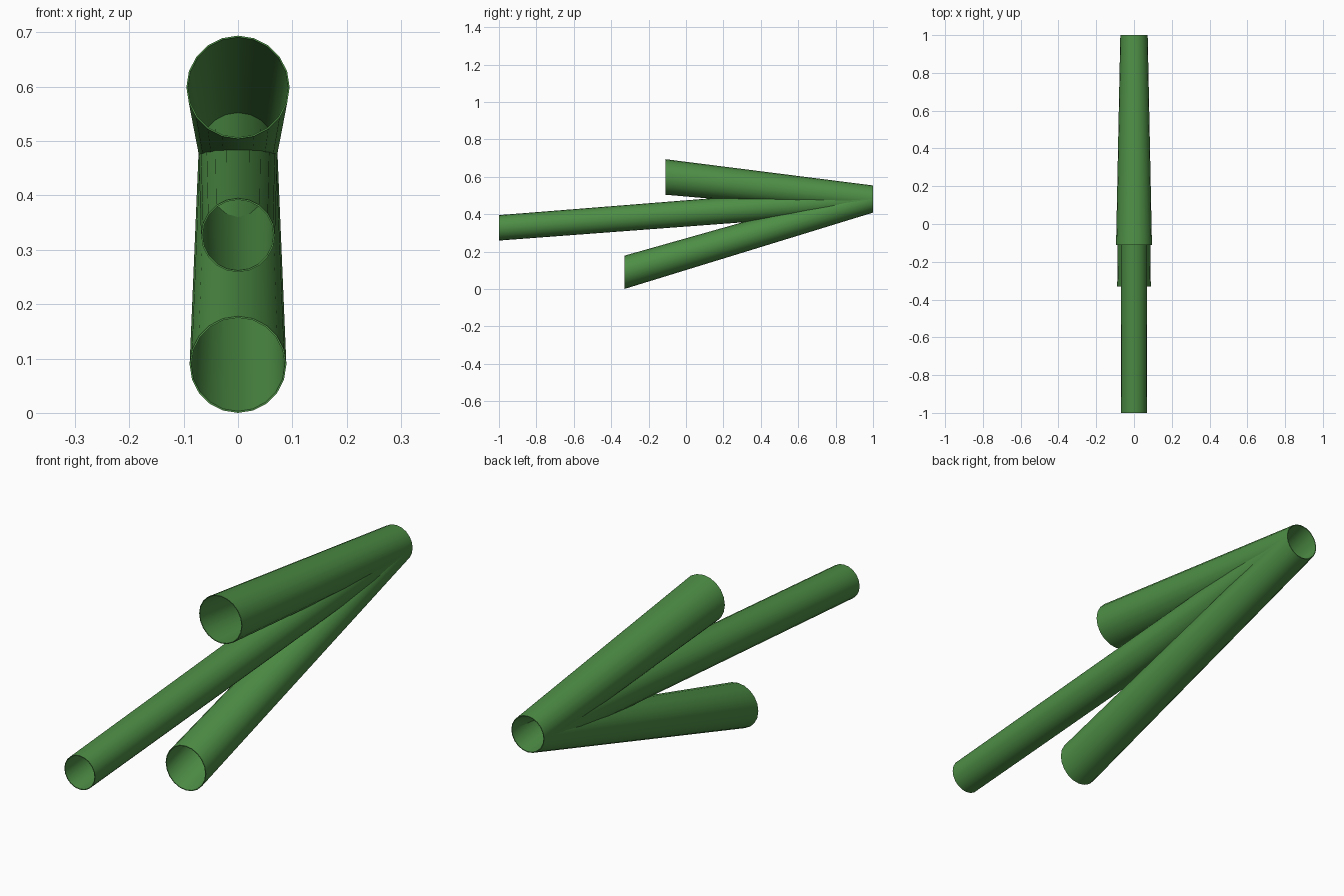
import bpy, bmesh, math

if "Cube" in bpy.data.objects:
    bpy.data.objects.remove(bpy.data.objects["Cube"])

SIDES, WALL = 20, 0.003
END = (1.0, 0.481, 0.0725)        # shared back mouth: y, z, radius

green = bpy.data.materials.new("leaf_green")
green.diffuse_color = (0.075, 0.27, 0.06, 1)
green.use_nodes = True
green.node_tree.nodes["Principled BSDF"].inputs["Base Color"].default_value = green.diffuse_color


def ring(bm, y, z, r):
    return [bm.verts.new((r * math.cos(a), y, z + r * math.sin(a)))
            for a in (2 * math.pi * i / SIDES for i in range(SIDES))]


def tube(name, y, z, r):
    """Open thin-walled tapered tube, from its front mouth to the shared back mouth."""
    bm = bmesh.new()
    ye, ze, re = END
    # closed loop of rings: outside front, outside back, inside back, inside front
    rings = [ring(bm, y, z, r), ring(bm, ye, ze, re),
             ring(bm, ye, ze, re - WALL), ring(bm, y, z, r - WALL)]
    for k in range(4):
        a, b = rings[k], rings[(k + 1) % 4]
        for i in range(SIDES):
            j = (i + 1) % SIDES
            bm.faces.new((a[i], a[j], b[j], b[i]))
    bmesh.ops.recalc_face_normals(bm, faces=bm.faces)
    me = bpy.data.meshes.new(name)
    bm.to_mesh(me)
    bm.free()
    me.materials.append(green)
    ob = bpy.data.objects.new(name, me)
    bpy.context.collection.objects.link(ob)
    bpy.ops.object.select_all(action='DESELECT')
    ob.select_set(True)
    bpy.context.view_layer.objects.active = ob
    bpy.ops.object.shade_smooth_by_angle(angle=math.radians(40))


# Three tubes fanning out from one mouth
tube("upper_tube", -0.11, 0.599, 0.095)
tube("middle_tube", -1.0, 0.327, 0.068)
tube("lower_tube", -0.33, 0.089, 0.089)
